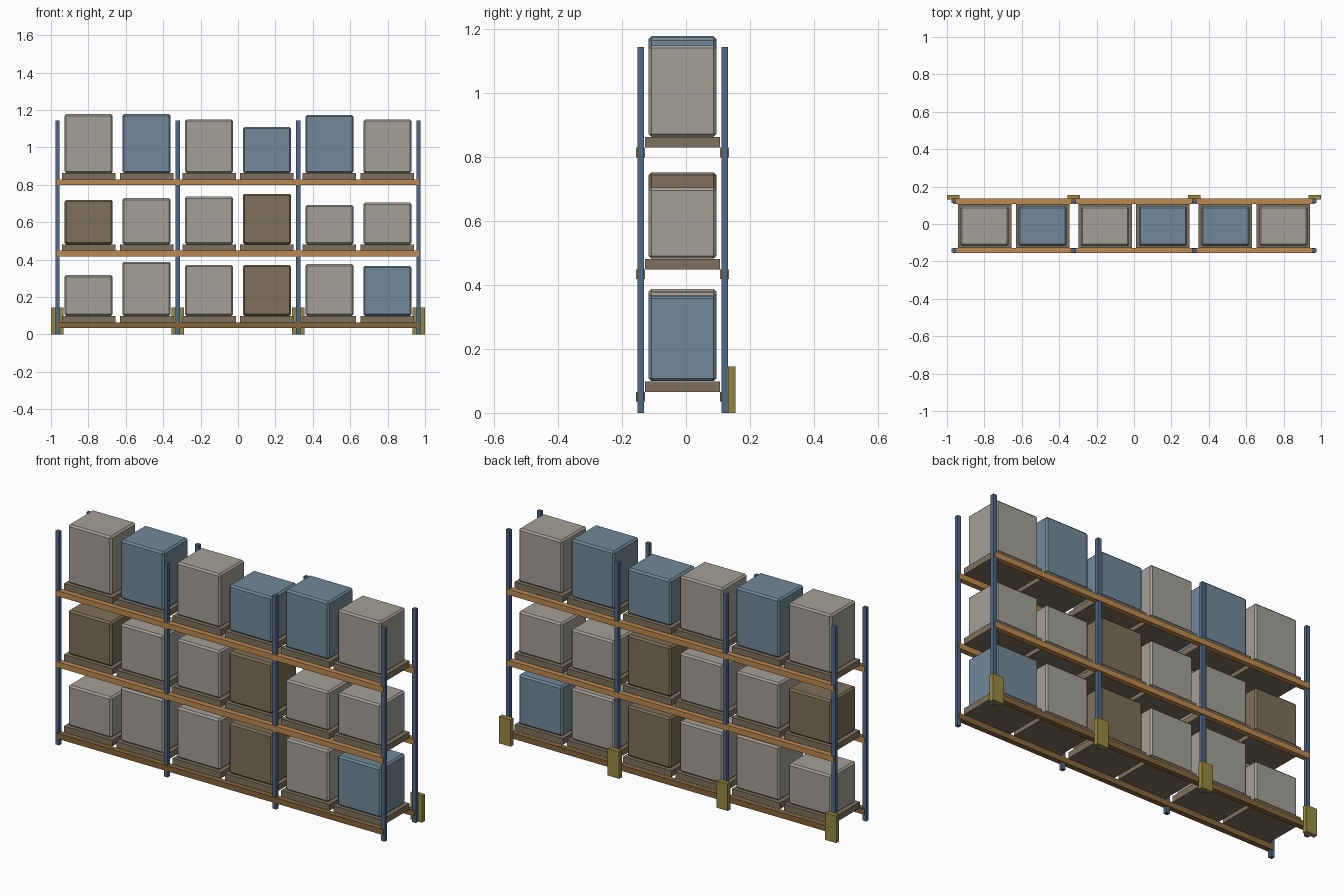
import bpy
import bmesh
from mathutils import Vector

cube = bpy.data.objects.get("Cube")
if cube:
    bpy.data.objects.remove(cube, do_unlink=True)


def make_material(name, rgb):
    mat = bpy.data.materials.new(name)
    mat.use_nodes = True
    mat.diffuse_color = (*rgb, 1)
    mat.node_tree.nodes["Principled BSDF"].inputs["Base Color"].default_value = (*rgb, 1)
    return mat


GREY = make_material("warm grey", (0.37, 0.35, 0.31))
BLUE = make_material("dusty blue", (0.17, 0.25, 0.32))
BROWN = make_material("cardboard brown", (0.21, 0.16, 0.10))
WOOD = make_material("pallet wood", (0.21, 0.165, 0.11))
STEEL = make_material("steel blue", (0.08, 0.14, 0.25))
ORANGE = make_material("beam orange", (0.51, 0.25, 0.08))
DARK = make_material("dark beam brown", (0.24, 0.13, 0.045))
YELLOW = make_material("guard yellow", (0.31, 0.25, 0.055))


def block(name, low, high, mat, bevel=0):
    """Box between two corners, with an optional chamfer."""
    low, high = Vector(low), Vector(high)
    bm = bmesh.new()
    bmesh.ops.create_cube(bm, size=1)
    bmesh.ops.scale(bm, vec=high - low, verts=bm.verts)
    bmesh.ops.translate(bm, vec=(low + high) / 2, verts=bm.verts)
    if bevel:
        bmesh.ops.bevel(bm, geom=bm.edges[:], offset=bevel, segments=1,
                        profile=0.5, affect='EDGES')
    mesh = bpy.data.meshes.new(name)
    bm.to_mesh(mesh)
    bm.free()
    mesh.materials.append(mat)
    obj = bpy.data.objects.new(name, mesh)
    bpy.context.collection.objects.link(obj)
    return obj


FRONT_Y, BACK_Y = -0.142, 0.121
POST_X = (-0.966, -0.322, 0.322, 0.966)
sides = (("front", FRONT_Y), ("back", BACK_Y))

# Uprights, with a guard plate behind each rear one
for x in POST_X:
    for side, y in sides:
        block(side + "_upright", (x - 0.011, y - 0.01, 0),
              (x + 0.011, y + 0.01, 1.144), STEEL)
    block("upright_guard", (x - 0.034, 0.131, 0), (x + 0.034, 0.155, 0.145), YELLOW)

# Each shelf: beam height, beam colour, load tops and load colours
shelves = (
    (0.035, DARK, (0.317, 0.388, 0.371, 0.371, 0.376, 0.366),
     (GREY, GREY, GREY, BROWN, GREY, BLUE)),
    (0.418, ORANGE, (0.719, 0.729, 0.737, 0.752, 0.692, 0.705),
     (BROWN, GREY, GREY, BROWN, GREY, GREY)),
    (0.799, ORANGE, (1.178, 1.178, 1.149, 1.109, 1.173, 1.149),
     (GREY, BLUE, GREY, BLUE, BLUE, GREY)),
)
load_x = [bay + offset for bay in (-0.644, 0, 0.644) for offset in (-0.155, 0.155)]
MID_Y = -0.011

for z, beam_mat, tops, colours in shelves:
    # Load beams along front and back
    for side, y in sides:
        block(side + "_beam", (-0.968, y - 0.014, z), (0.968, y + 0.014, z + 0.03), beam_mat)
    # Pallets and the boxes standing on them
    deck = z + 0.03
    for x, top, colour in zip(load_x, tops, colours):
        block("pallet", (x - 0.143, MID_Y - 0.117, deck),
              (x + 0.143, MID_Y + 0.117, deck + 0.033), WOOD)
        block("box_load", (x - 0.129, MID_Y - 0.106, deck + 0.034),
              (x + 0.129, MID_Y + 0.106, top), colour, bevel=0.009)
